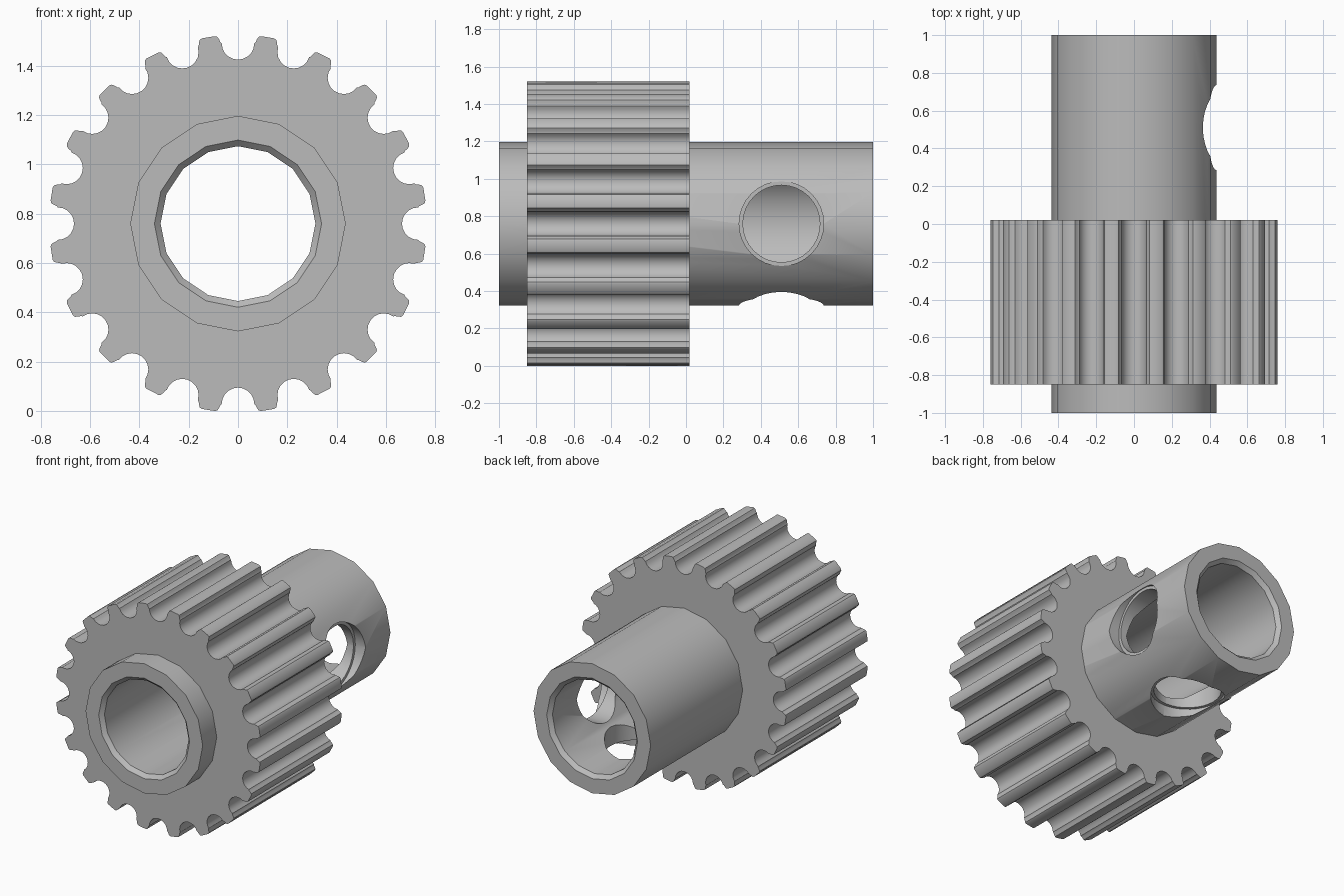
import bpy, bmesh
from math import sin, cos, pi, radians
from mathutils import Matrix

if "Cube" in bpy.data.objects:
    bpy.data.objects.remove(bpy.data.objects["Cube"])

AXIS_Z = 0.76       # height of the shaft axis
HUB_R = 0.437
BORE_R = 0.314
TEETH = 20

metal = bpy.data.materials.new("grey metal")
metal.use_nodes = True
metal.diffuse_color = (0.5, 0.5, 0.5, 1)
metal.node_tree.nodes["Principled BSDF"].inputs["Base Color"].default_value = (0.5, 0.5, 0.5, 1)


def make_object(name, bm):
    bmesh.ops.recalc_face_normals(bm, faces=bm.faces)
    mesh = bpy.data.meshes.new(name)
    bm.to_mesh(mesh)
    bm.free()
    mesh.materials.append(metal)
    obj = bpy.data.objects.new(name, mesh)
    bpy.context.collection.objects.link(obj)
    return obj


def loft(name, loops, closed):
    """Skin equal point loops, either into a closed ring or a capped solid."""
    bm = bmesh.new()
    rings = [[bm.verts.new(p) for p in loop] for loop in loops]
    pairs = list(zip(rings, rings[1:]))
    if closed:
        pairs.append((rings[-1], rings[0]))
    else:
        bm.faces.new(rings[0])
        bm.faces.new(rings[-1])
    for a, b in pairs:
        for i in range(len(a)):
            j = (i + 1) % len(a)
            bm.faces.new((a[i], a[j], b[j], b[i]))
    return make_object(name, bm)


def circle(radius, y, sides=16):
    return [(radius * sin(2 * pi * i / sides), y, AXIS_Z + radius * cos(2 * pi * i / sides))
            for i in range(sides)]


def cut(target, cutter):
    mod = target.modifiers.new("cut", "BOOLEAN")
    mod.operation = "DIFFERENCE"
    mod.solver = "EXACT"
    mod.object = cutter
    bpy.context.view_layer.objects.active = target
    bpy.ops.object.modifier_apply(modifier=mod.name)
    bpy.data.objects.remove(cutter)


def smooth(obj):
    bpy.ops.object.select_all(action="DESELECT")
    obj.select_set(True)
    bpy.context.view_layer.objects.active = obj
    bpy.ops.object.shade_smooth_by_angle(angle=radians(32))


# Hub tube with a chamfered bore at both ends
section = [(HUB_R, -1), (HUB_R, 1), (0.339, 1), (BORE_R, 0.975), (BORE_R, -0.975), (0.339, -1)]
hub = loft("hub_tube", [circle(r, y) for r, y in section], closed=True)

# Set screw holes on the left and underneath, each with a shallow counterbore
for direction in ("X", "Z"):
    for radius, start in ((0.206, 0.1), (0.226, 0.36)):
        bm = bmesh.new()
        bmesh.ops.create_cone(bm, cap_ends=True, segments=32, radius1=radius,
                              radius2=radius, depth=0.6)
        turn = Matrix.Rotation(pi / 2 if direction == "X" else pi, 4, "Y")
        bm.transform(Matrix.Translation((0, 0.51, AXIS_Z)) @ turn
                     @ Matrix.Translation((0, 0, start + 0.3)))
        cut(hub, make_object("screw_hole_cutter", bm))
smooth(hub)

# Toothed ring: round grooves between teeth with rounded tips
half = [(0.093, 0.760), (0.083, 0.757), (0.077, 0.748), (0.071, 0.735)]
groove = [(-0.066 * cos(pi * i / 10), 0.731 - 0.066 * sin(pi * i / 10)) for i in range(11)]
notch = [(-u, v) for u, v in half] + groove + half[::-1]
outline = []
for k in range(TEETH):
    a = 2 * pi * k / TEETH
    outline += [(u * cos(a) + v * sin(a), AXIS_Z + v * cos(a) - u * sin(a)) for u, v in notch]
gear = loft("toothed_ring", [[(x, y, z) for x, z in outline] for y in (-0.85, 0.02)], closed=False)
cut(gear, loft("gear_bore_cutter", [circle(0.4, -1.2), circle(0.4, 1.2)], closed=False))
smooth(gear)
